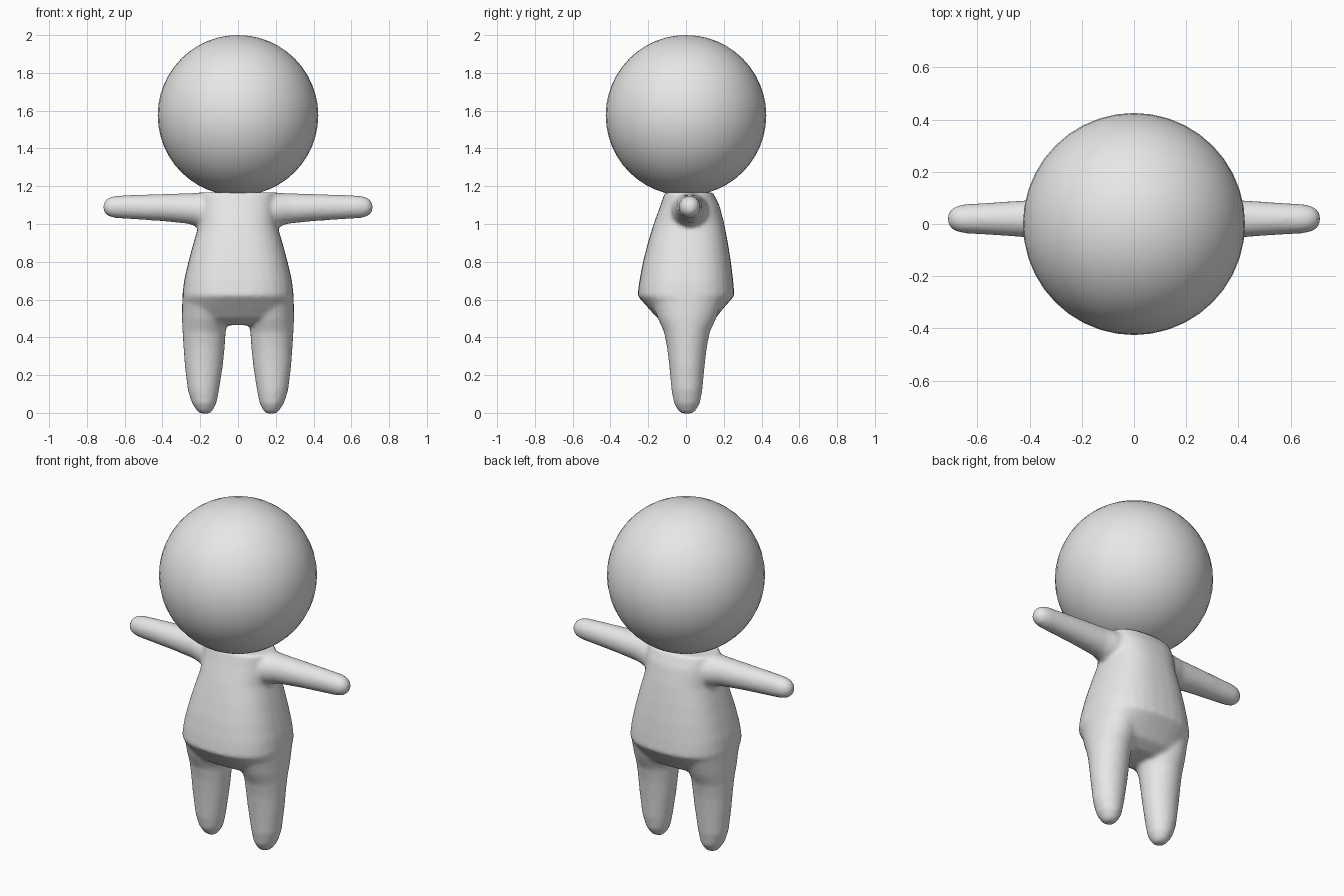
import bpy
import bmesh
import math
from mathutils import Vector

default_cube = bpy.data.objects.get("Cube")
if default_cube:
    bpy.data.objects.remove(default_cube, do_unlink=True)

# One plain clay material
clay = bpy.data.materials.new("light_grey_clay")
clay.use_nodes = True
grey = (0.8, 0.8, 0.8, 1)
clay.diffuse_color = grey
clay.node_tree.nodes["Principled BSDF"].inputs["Base Color"].default_value = grey


def make_object(name, bm):
    for face in bm.faces:
        face.smooth = True
    mesh = bpy.data.meshes.new(name)
    bm.to_mesh(mesh)
    bm.free()
    mesh.materials.append(clay)
    obj = bpy.data.objects.new(name, mesh)
    bpy.context.collection.objects.link(obj)
    return obj


def loft(bm, sections, place, power=2.0, sides=32):
    """Closed skin through rounded sections (position, u_min, u_max, v_min, v_max)."""
    def rounded(value):
        return math.copysign(abs(value) ** (2 / power), value)

    rings = []
    for t, u0, u1, v0, v1 in sections:
        ring = []
        for i in range(sides):
            a = math.tau * i / sides
            u = (u0 + u1) / 2 + (u1 - u0) / 2 * rounded(math.cos(a))
            v = (v0 + v1) / 2 + (v1 - v0) / 2 * rounded(math.sin(a))
            ring.append(bm.verts.new(place(t, u, v)))
        rings.append(ring)
    faces = [bm.faces.new(rings[0]), bm.faces.new(rings[-1])]
    for low, high in zip(rings, rings[1:]):
        for i in range(sides):
            j = (i + 1) % sides
            faces.append(bm.faces.new((low[i], low[j], high[j], high[i])))
    bmesh.ops.recalc_face_normals(bm, faces=faces)


body_bm = bmesh.new()

# Torso: height, half width, front, back
torso = [
    (0.465, 0.17, -0.08, 0.09), (0.50, 0.25, -0.15, 0.155),
    (0.55, 0.285, -0.195, 0.195), (0.62, 0.295, -0.257, 0.257),
    (0.70, 0.286, -0.247, 0.25), (0.80, 0.263, -0.228, 0.238),
    (0.90, 0.236, -0.202, 0.222), (1.0, 0.206, -0.172, 0.203),
    (1.1, 0.203, -0.135, 0.177), (1.168, 0.20, -0.112, 0.142),
]
loft(body_bm, [(z, -w, w, f, b) for z, w, f, b in torso],
     lambda t, u, v: Vector((u, v, t)), power=2.5)

# Leg: height, inner x, outer x, half depth
leg = [
    (-0.004, 0.15, 0.20, 0.025), (0.01, 0.135, 0.217, 0.045),
    (0.05, 0.114, 0.244, 0.069), (0.12, 0.10, 0.266, 0.082),
    (0.25, 0.08, 0.282, 0.094), (0.35, 0.07, 0.289, 0.106),
    (0.43, 0.065, 0.294, 0.122), (0.50, 0.055, 0.297, 0.155),
    (0.60, 0.05, 0.296, 0.19),
]
# Arm: distance out, underside, top, half depth
arm = [
    (0.10, 0.96, 1.167, 0.11), (0.21, 0.985, 1.165, 0.095),
    (0.27, 1.002, 1.163, 0.08), (0.40, 1.015, 1.159, 0.072),
    (0.55, 1.025, 1.154, 0.062), (0.65, 1.031, 1.15, 0.056),
    (0.685, 1.04, 1.14, 0.048), (0.705, 1.056, 1.122, 0.033),
    (0.713, 1.073, 1.105, 0.016),
]
for side in (-1, 1):
    loft(body_bm, [(z, a, b, 0.005 - d, 0.005 + d) for z, a, b, d in leg],
         lambda t, u, v: Vector((side * u, v, t)))
    loft(body_bm, [(x, a, b, 0.02 - d, 0.02 + d) for x, a, b, d in arm],
         lambda t, u, v: Vector((side * t, v, u)))

# Fuse the limbs into the torso with soft joins
body = make_object("body", body_bm)
fuse = body.modifiers.new("fuse", 'REMESH')
fuse.mode = 'VOXEL'
fuse.voxel_size = 0.012
fuse.use_smooth_shade = True
soften = body.modifiers.new("soften", 'SMOOTH')
soften.factor = 0.5
soften.iterations = 8

# Head: large smooth ball
head_bm = bmesh.new()
bmesh.ops.create_uvsphere(head_bm, u_segments=40, v_segments=24, radius=0.425)
head = make_object("head", head_bm)
head.location = (0, 0, 1.575)
